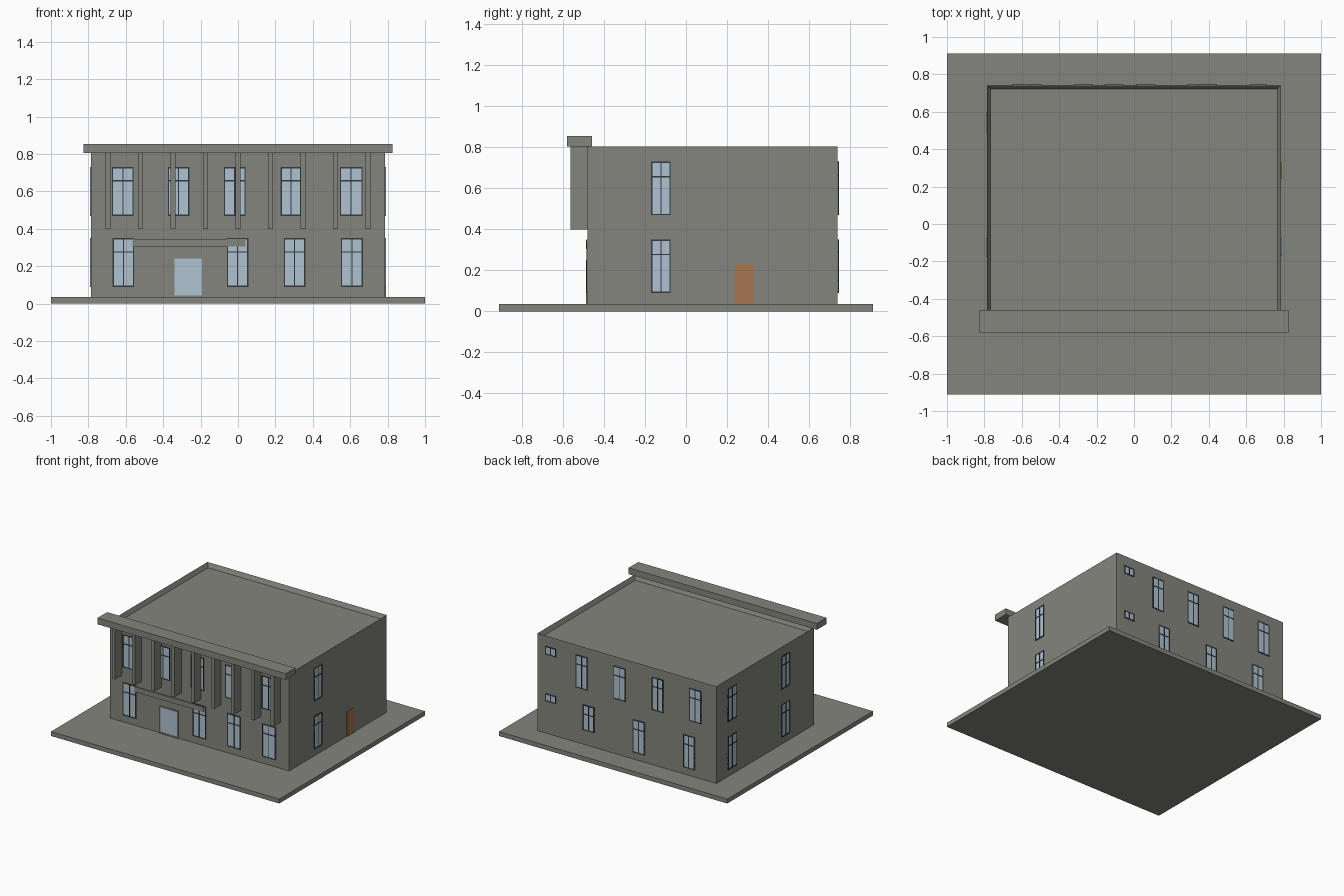
import bpy, bmesh
from mathutils import Vector

if "Cube" in bpy.data.objects:
    bpy.data.objects.remove(bpy.data.objects["Cube"])

def material(name, rgb):
    m = bpy.data.materials.new(name)
    m.diffuse_color = (*rgb, 1)
    m.use_nodes = True
    m.node_tree.nodes["Principled BSDF"].inputs["Base Color"].default_value = m.diffuse_color
    return m

STONE = material("grey stone", (0.235, 0.235, 0.205))
GLASS = material("pale blue glass", (0.43, 0.55, 0.63))
FRAME = material("dark frame", (0.035, 0.038, 0.05))
WOOD = material("brown wood", (0.38, 0.185, 0.075))

X, Y0, Y1 = 0.785, -0.48, 0.74       # outer wall planes
GROUND, TOP = 0.035, 0.805

def boxes(name, mat, spans):
    """One object made of boxes given as (x0, x1, y0, y1, z0, z1)."""
    bm = bmesh.new()
    for x0, x1, y0, y1, z0, z1 in spans:
        vs = bmesh.ops.create_cube(bm, size=1)["verts"]
        lo, hi = Vector((x0, y0, z0)), Vector((x1, y1, z1))
        for v in vs:
            v.co = Vector((lo[i] + (v.co[i] + 0.5) * (hi[i] - lo[i]) for i in range(3)))
    me = bpy.data.meshes.new(name)
    bm.to_mesh(me)
    bm.free()
    me.materials.append(mat)
    ob = bpy.data.objects.new(name, me)
    bpy.context.collection.objects.link(ob)
    return ob

def on_wall(side, u0, u1, z0, z1, out):
    """Box lying on a wall and standing out by the given amount."""
    if side == "front":
        return (u0, u1, Y0 - out, Y0 + 0.002, z0, z1)
    if side == "back":
        return (u0, u1, Y1 - 0.002, Y1 + out, z0, z1)
    if side == "right":
        return (X - 0.002, X + out, u0, u1, z0, z1)
    return (-X - out, -X + 0.002, u0, u1, z0, z1)

def window(side, n, u0, u1, z0, z1, transom=True):
    boxes(f"{side}_window_glass_{n}", GLASS, [on_wall(side, u0, u1, z0, z1, 0.003)])
    w, c = 0.006, (u0 + u1) / 2
    bars = [(u0, u0 + w, z0, z1), (u1 - w, u1, z0, z1),
            (u0 + w, u1 - w, z0, z0 + w), (u0 + w, u1 - w, z1 - w, z1),
            (c - w / 2, c + w / 2, z0 + w, z1 - w)]
    if transom:
        h = z1 - 0.073
        bars += [(u0 + w, c - w / 2, h - w / 2, h + w / 2),
                 (c + w / 2, u1 - w, h - w / 2, h + w / 2)]
    boxes(f"{side}_window_frame_{n}", FRAME, [on_wall(side, *b, 0.006) for b in bars])

# Base slab
boxes("base_slab", STONE, [(-1, 1, -0.912, 0.912, 0, GROUND)])

# Main block with a sunken roof inside a parapet
block = boxes("main_block", STONE, [(-X, X, Y0, Y1, GROUND, TOP)])
bm = bmesh.new()
bm.from_mesh(block.data)
roof = max(bm.faces, key=lambda f: f.calc_center_median().z)
bmesh.ops.inset_region(bm, faces=[roof], thickness=0.024)
bmesh.ops.translate(bm, verts=roof.verts, vec=(0, 0, -0.035))
bm.to_mesh(block.data)
bm.free()

# Front canopy and its nine fins
boxes("front_canopy", STONE, [(-0.825, 0.825, -0.58, -0.46, TOP, 0.855)])
for i in range(9):
    x = (i - 4) * 0.174
    boxes(f"front_fin_{i + 1}", STONE, [(x - 0.0135, x + 0.0135, -0.565, Y0 + 0.002, 0.4, TOP)])

# Blank sign band above the entrance
boxes("sign_band", STONE, [on_wall("front", -0.565, 0.04, 0.305, 0.345, 0.009)])

# Entrance: glass panel with a stone surround
boxes("entrance_glass", GLASS, [on_wall("front", -0.34, -0.19, 0.043, 0.243, 0.004)])
boxes("entrance_surround", STONE, [on_wall("front", *b, 0.008) for b in (
    (-0.346, -0.339, GROUND, 0.25), (-0.193, -0.184, GROUND, 0.25),
    (-0.339, -0.193, 0.242, 0.25), (-0.339, -0.193, GROUND, 0.044))])

# Side door
boxes("side_door", WOOD, [on_wall("right", 0.24, 0.33, GROUND, 0.23, 0.005)])

# Windows: (start, end) along each wall, for the lower and upper floor
LOW, HIGH = (0.09, 0.35), (0.47, 0.73)
layout = {
    ("front", LOW): [(-0.67, -0.555), (-0.06, 0.055), (0.245, 0.36), (0.55, 0.667)],
    ("front", HIGH): [(-0.673, -0.558), (-0.375, -0.26), (-0.075, 0.04), (0.228, 0.338), (0.545, 0.665)],
    ("right", LOW): [(-0.17, -0.075)],
    ("right", HIGH): [(-0.17, -0.075)],
    ("left", LOW): [(-0.175, -0.075), (0.49, 0.6)],
    ("left", HIGH): [(-0.175, -0.075), (0.49, 0.6)],
    ("back", LOW): [(-0.595, -0.495), (-0.157, -0.055)],
    ("back", (0.15, 0.35)): [(0.285, 0.385)],
    ("back", HIGH): [(-0.652, -0.55), (-0.32, -0.22), (0.012, 0.115), (0.345, 0.445)],
    ("back", (0.29, 0.35)): [(0.62, 0.712)],
    ("back", (0.66, 0.725)): [(0.62, 0.712)],
}
n = 0
for (side, (z0, z1)), spans in layout.items():
    for u0, u1 in spans:
        n += 1
        window(side, n, u0, u1, z0, z1, transom=z1 - z0 > 0.1)
